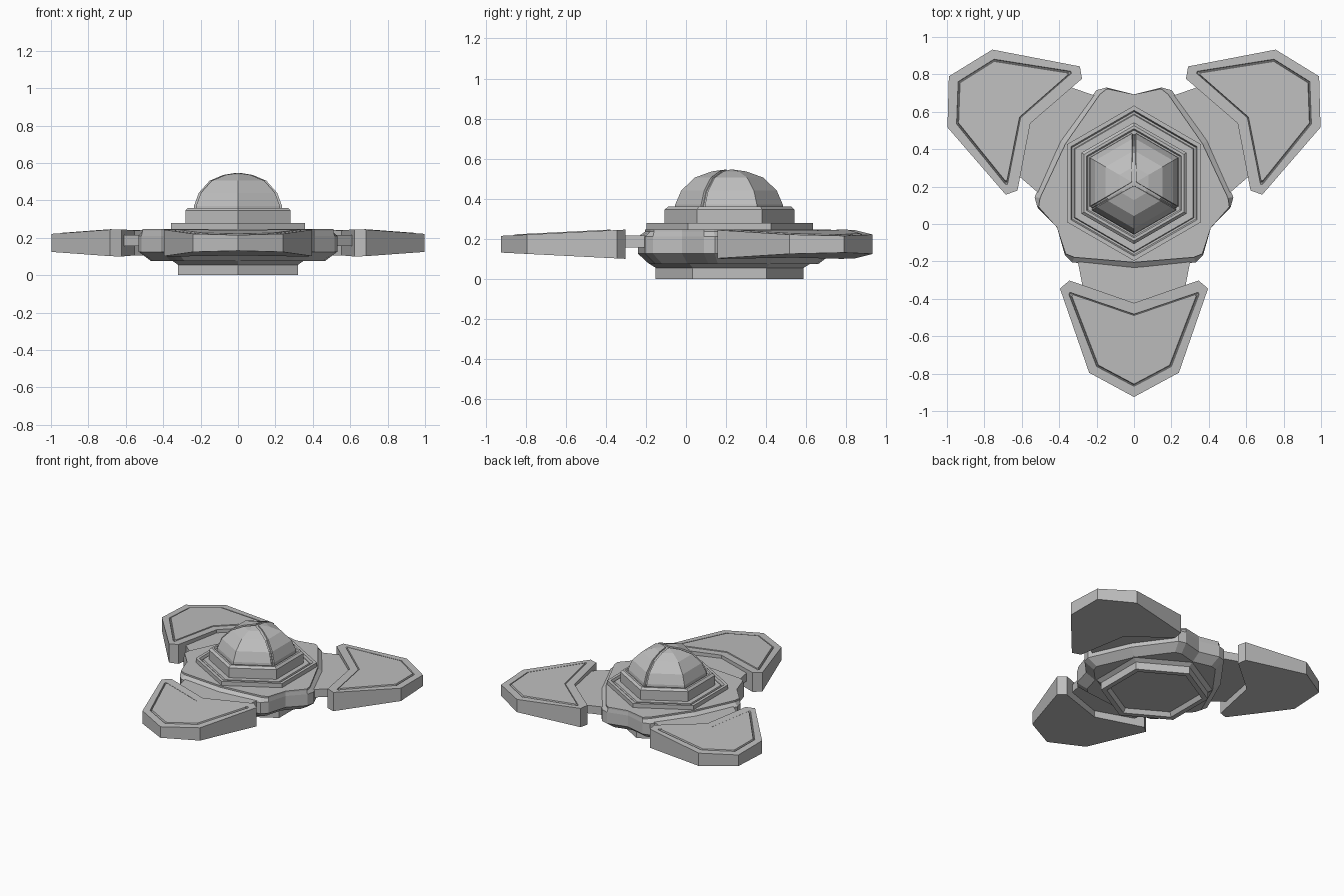
import bpy, bmesh, math
from mathutils import Vector

if "Cube" in bpy.data.objects:
    bpy.data.objects.remove(bpy.data.objects["Cube"])

CY = 0.218  # hub centre on y; everything repeats three times around it

grey = bpy.data.materials.new("hull_grey")
grey.diffuse_color = (0.52, 0.52, 0.52, 1)
grey.use_nodes = True
grey.node_tree.nodes["Principled BSDF"].inputs["Base Color"].default_value = grey.diffuse_color


def loft(name, rings, closed=True):
    """Join equal-length rings of points with quads and cap both ends."""
    bm = bmesh.new()
    rows = [[bm.verts.new(p) for p in r] for r in rings]
    n = len(rows[0])
    for a, b in zip(rows, rows[1:]):
        for i in range(n):
            j = (i + 1) % n
            bm.faces.new((a[i], a[j], b[j], b[i]))
    bm.faces.new(rows[0][::-1])
    bm.faces.new(rows[-1])
    bmesh.ops.recalc_face_normals(bm, faces=bm.faces)
    me = bpy.data.meshes.new(name)
    bm.to_mesh(me)
    bm.free()
    me.materials.append(grey)
    ob = bpy.data.objects.new(name, me)
    bpy.context.collection.objects.link(ob)
    return ob


def turn(p, k):
    """Rotate a point k thirds of a turn around the hub."""
    a = k * math.tau / 3
    x, y = p[0], p[1] - CY
    return (x * math.cos(a) - y * math.sin(a),
            CY + x * math.sin(a) + y * math.cos(a)) + tuple(p[2:])


def hexagon(r, z):
    return [(r * math.sin(i * math.pi / 3), CY - r * math.cos(i * math.pi / 3), z)
            for i in range(6)]


def hex_stack(name, profile):
    return loft(name, [hexagon(r, z) for r, z in profile])


def body_ring(third, z):
    return [turn(p, k) + (z,) for k in range(3) for p in third]


def mirrored(half):
    """Front centre, right side points, back centre, mirrored left side."""
    return half + [(-x, y) for x, y in half[-2:0:-1]]


# Three-lobed hull with bevelled front faces and sloping underside
def third(corner, shoulder, mid, notch):
    (cx, cy), (sx, sy) = corner, shoulder
    return [(-cx, cy), (-sx, sy), (0, mid), (sx, sy), (cx, cy), (0.411, notch)]


wide = third((0.37, -0.165), (0.33, -0.205), -0.24, -0.02)
plate = third((0.365, -0.16), (0.32, -0.178), -0.205, -0.02)
lower = [(x * 0.86, CY + (y - CY) * 0.88) for x, y in wide]
loft("hull", [body_ring(lower, 0.075), body_ring(wide, 0.125),
              body_ring(wide, 0.21), body_ring(plate, 0.235),
              body_ring(plate, 0.247)])

# Hexagonal base with recessed underside
hex_stack("base", [(0.31, 0.03), (0.33, 0.0), (0.37, 0.0), (0.37, 0.055),
                   (0.41, 0.08), (0.41, 0.12)])

# Stepped collar around the dome
hex_stack("collar", [(0.415, 0.23), (0.415, 0.278), (0.39, 0.278), (0.382, 0.26),
                     (0.37, 0.26), (0.365, 0.272), (0.325, 0.272), (0.325, 0.345),
                     (0.308, 0.36), (0.292, 0.36), (0.284, 0.348)])

# Dome core, visible in the seams between the three panels
dome = [(0.275, 0.34), (0.272, 0.37), (0.242, 0.44), (0.175, 0.505), (0.09, 0.536)]
hex_stack("dome_core", [(r - 0.012, z - 0.006) for r, z in dome] + [(0.01, 0.536)])

# Three dome panels, each spanning two sides, split by narrow seams
for k in range(3):
    bm = bmesh.new()
    rows = []
    for r, z in dome + [(0.018, 0.546)]:
        h = [Vector(p) for p in hexagon(r, z)]
        a, m, b = h[(2 * k + 1) % 6], h[(2 * k + 2) % 6], h[(2 * k + 3) % 6]
        t = min(0.013 / r, 0.8)
        rows.append([bm.verts.new(p) for p in (a.lerp(m, t), m, b.lerp(m, t))])
    for lo, hi in zip(rows, rows[1:]):
        for i in range(2):
            bm.faces.new((lo[i], lo[i + 1], hi[i + 1], hi[i]))
    bm.faces.new(rows[-1])
    me = bpy.data.meshes.new("dome_panel")
    bmesh.ops.recalc_face_normals(bm, faces=bm.faces)
    bm.to_mesh(me)
    bm.free()
    me.materials.append(grey)
    ob = bpy.data.objects.new("dome_panel_%d" % (k + 1), me)
    bpy.context.collection.objects.link(ob)
    solid = ob.modifiers.new("thickness", 'SOLIDIFY')
    solid.thickness = 0.012
    solid.offset = -1

# Wings with a rim, a narrow groove and a slightly raised panel
outer = mirrored([(0, -0.925), (0.24, -0.795), (0.396, -0.345), (0.345, -0.302), (0, -0.422)])
inner = mirrored([(0, -0.868), (0.2, -0.762), (0.349, -0.375), (0.343, -0.365), (0, -0.482)])


def shrink(pts, s):
    return [(x * s, -0.62 + (y + 0.62) * s) for x, y in pts]


def sloped(pts, k, z0, slope, dz=0.0):
    """Place a wing outline at a height that changes linearly toward the tip."""
    return [turn((x, y, z0 + slope * (-0.31 - y) + dz), k) for x, y in pts]


for k in range(3):
    top = (0.245, -0.05)
    loft("wing_%d" % (k + 1), [
        sloped(outer, k, 0.10, 0.05),
        sloped(outer, k, *top),
        sloped(inner, k, *top),
        sloped(shrink(inner, 0.985), k, *top, -0.01),
        sloped(shrink(inner, 0.97), k, *top, -0.01),
        sloped(shrink(inner, 0.95), k, *top, 0.004)])
    # Arm joining the wing to the hull
    arm = [(-0.31, -0.15), (0.31, -0.15), (0.27, -0.36), (0, -0.46), (-0.27, -0.36)]
    loft("wing_arm_%d" % (k + 1),
         [[turn(p + (z,), k) for p in arm] for z in (0.155, 0.215)])
